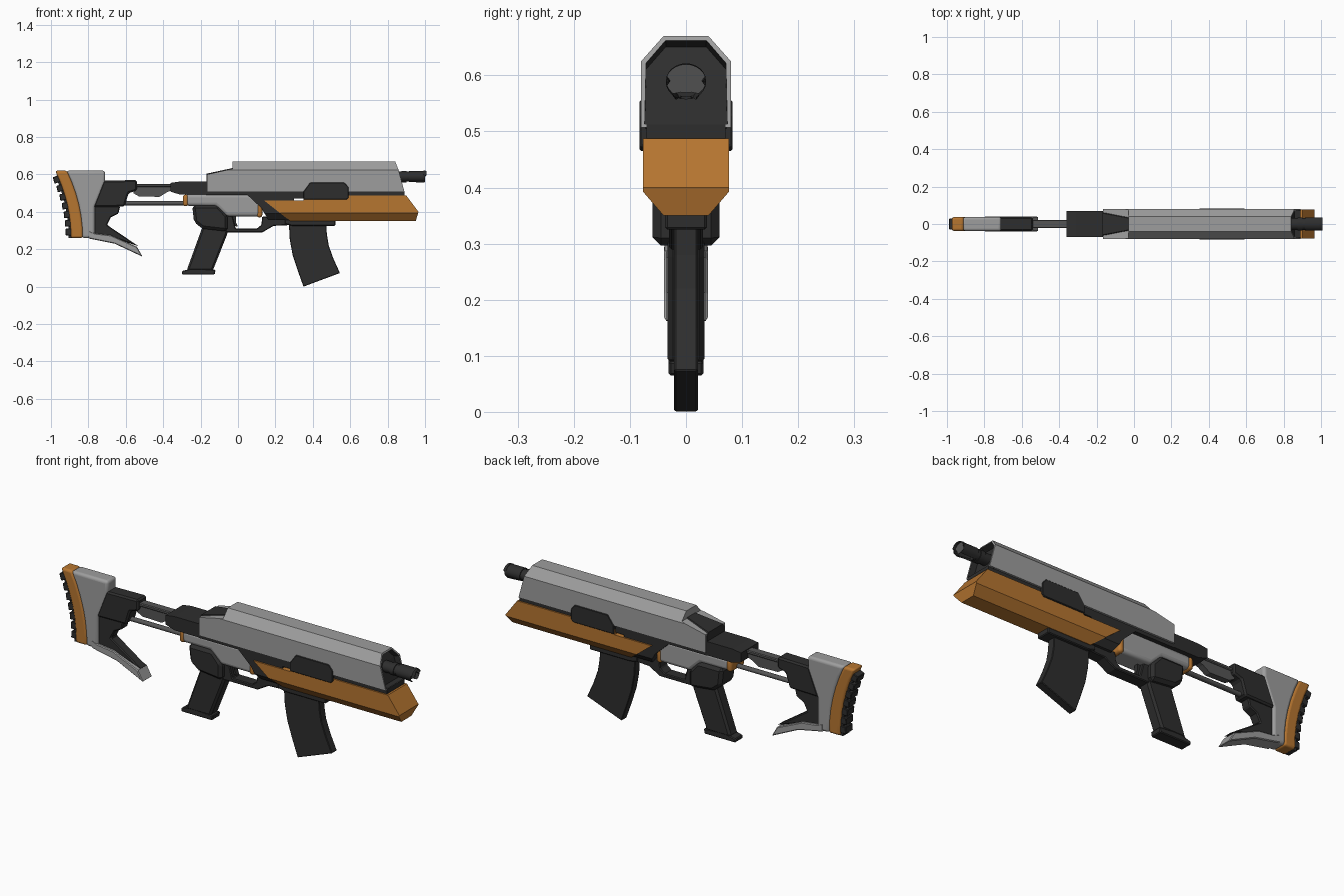
import bpy, bmesh, math
from mathutils import Vector, Matrix

cube = bpy.data.objects.get("Cube")
if cube:
    bpy.data.objects.remove(cube, do_unlink=True)


def material(name, r, g, b):
    m = bpy.data.materials.new(name)
    m.diffuse_color = (r, g, b, 1)
    m.use_nodes = True
    m.node_tree.nodes["Principled BSDF"].inputs["Base Color"].default_value = (r, g, b, 1)
    return m


LIGHT = material("light grey", .34, .34, .34)
DARK = material("charcoal", .027, .027, .027)
ORANGE = material("orange", .47, .18, .03)
STEEL = material("steel grey", .09, .09, .09)


def finish(name, bm, mats, bevel=0, segments=1, smooth=False):
    bmesh.ops.recalc_face_normals(bm, faces=bm.faces)
    mesh = bpy.data.meshes.new(name)
    bm.to_mesh(mesh)
    bm.free()
    obj = bpy.data.objects.new(name, mesh)
    bpy.context.collection.objects.link(obj)
    for m in mats:
        mesh.materials.append(m)
    if bevel:
        mod = obj.modifiers.new("edge bevel", 'BEVEL')
        mod.width, mod.segments = bevel, segments
        mod.limit_method, mod.angle_limit = 'ANGLE', math.radians(40)
    if smooth:
        bpy.ops.object.select_all(action='DESELECT')
        obj.select_set(True)
        bpy.context.view_layer.objects.active = obj
        bpy.ops.object.shade_smooth_by_angle(angle=math.radians(35))
    return obj


def prism_mesh(points, half):
    """Side profile (x, z) extruded symmetrically across y."""
    bm = bmesh.new()
    face = bm.faces.new([bm.verts.new((x, -half, z)) for x, z in points])
    ext = bmesh.ops.extrude_face_region(bm, geom=[face])["geom"]
    bmesh.ops.translate(bm, vec=(0, 2 * half, 0),
                        verts=[v for v in ext if isinstance(v, bmesh.types.BMVert)])
    bmesh.ops.recalc_face_normals(bm, faces=bm.faces)
    return bm


def shave(bm, y, z, ny, nz):
    """Cut a flat chamfer along both sides, through (y, z) with normal (ny, nz)."""
    for s in (-1, 1):
        cut = bmesh.ops.bisect_plane(bm, geom=bm.verts[:] + bm.edges[:] + bm.faces[:],
                                     plane_co=(0, s * y, z), plane_no=(0, s * ny, nz),
                                     clear_outer=True)["geom_cut"]
        bmesh.ops.holes_fill(bm, edges=[e for e in cut if isinstance(e, bmesh.types.BMEdge)])
    bmesh.ops.recalc_face_normals(bm, faces=bm.faces)


def prism(name, points, half, mat, bevel=0, segments=1):
    return finish(name, prism_mesh(points, half), [mat], bevel, segments, segments > 1)


def tube(name, x0, x1, ry, rz, z, mat, bore=None):
    """Elliptical cylinder along x, optionally with a recessed bore at the front."""
    bm = bmesh.new()
    bmesh.ops.create_cone(bm, cap_ends=True, segments=24, radius1=1, radius2=1, depth=x1 - x0)
    bm.transform(Matrix.Translation(((x0 + x1) / 2, 0, z)) @ Matrix.Diagonal((1, ry, rz, 1))
                 @ Matrix.Rotation(math.pi / 2, 4, 'Y'))
    mats = [mat]
    if bore:
        mats.append(bore)
        cap = [f for f in bm.faces if f.normal.x > .9 or f.calc_center_median().x > x1 - .001]
        bmesh.ops.inset_region(bm, faces=cap, thickness=.007)
        bmesh.ops.inset_region(bm, faces=cap, thickness=.0005, depth=-.015)
        for f in cap:
            f.material_index = 1
    return finish(name, bm, mats, smooth=True)


# Upper shell with chamfered top and recessed front opening
bm = prism_mesh([(-.165, .507), (.89, .507), (.858, .625), (.84, .67),
                 (-.03, .67), (-.03, .63), (-.165, .6)], .08)
shave(bm, .08, .625, .045, .04)
bm.normal_update()
front = [f for f in bm.faces if f.normal.x > .7]
bmesh.ops.inset_region(bm, faces=front, thickness=.009)
walls = bmesh.ops.inset_region(bm, faces=front, thickness=.0005, depth=-.03)["faces"]
for f in front + walls:
    f.material_index = 1
finish("upper_shell", bm, [LIGHT, DARK])

# Rear body sitting inside the shell
bm = prism_mesh([(-.36, .508), (-.31, .492), (-.03, .492), (-.03, .634), (-.168, .604),
                 (-.168, .562), (-.31, .562), (-.36, .555)], .07)
shave(bm, .07, .59, .04, .035)
finish("rear_body", bm, [DARK])
prism("rear_body_cap", [(-.36, .51), (-.3, .492), (-.16, .492), (-.16, .562),
                        (-.31, .562), (-.36, .555)], .07, DARK, .012)

# Central frame and handguard share the lower chamfer
bm = prism_mesh([(-.17, .512), (.89, .512), (.89, .48), (.3, .47), (.3, .36),
                 (.16, .36), (.125, .42), (.05, .49), (-.17, .49)], .07)
shave(bm, .072, .393, .043, -.037)
finish("central_frame", bm, [DARK])
bm = prism_mesh([(.14, .46), (.35, .46), (.35, .487), (.9, .487), (.965, .4),
                 (.95, .35), (.28, .35)], .077)
shave(bm, .077, .393, .043, -.037)
finish("handguard", bm, [ORANGE])
prism("side_panel", [(.35, .465), (.35, .508), (.385, .556), (.57, .556), (.592, .53),
                     (.592, .475), (.58, .465)], .083, DARK, .003)

# Muzzle
tube("barrel_neck", .8, .92, .031, .027, .588, DARK)
tube("muzzle", .915, 1, .036, .031, .588, DARK, STEEL)
tube("muzzle_collar", .875, .9, .035, .03, .588, DARK)

# Lower receiver with coloured end bands
prism("lower_receiver", [(-.28, .495), (.1, .495), (.12, .45), (.12, .375), (-.06, .375),
                         (-.12, .432), (-.28, .432)], .055, LIGHT, .018, 4)
prism("rear_band", [(-.295, .492), (-.265, .492), (-.265, .43), (-.295, .43)],
      .057, ORANGE, .014, 4)
prism("front_band", [(.1, .45), (.13, .45), (.13, .37), (.1, .37)], .057, ORANGE, .014, 4)

# Trigger guard, trigger and pistol grip
prism("trigger_guard", [(-.08, .29), (.13, .29), (.19, .325), (.3, .33), (.3, .365), (.13, .375),
                        (.125, .33), (.1, .31), (-.012, .31), (-.03, .38), (-.08, .38)],
      .03, DARK, .004)
prism("trigger", [(-.035, .38), (-.01, .38), (-.012, .345), (0, .32), (-.02, .325)], .01, DARK)
prism("grip_mount", [(-.245, .435), (-.105, .435), (-.055, .38), (-.055, .295),
                     (-.19, .31), (-.235, .345)], .06, DARK, .015)
prism("grip", [(-.19, .32), (-.05, .31), (-.06, .275), (-.135, .085), (-.275, .085)],
      .033, DARK, .01)
prism("grip_base", [(-.3, .065), (-.125, .065), (-.12, .09), (-.24, .1), (-.3, .083)],
      .031, DARK, .004)

# Magazine and its well
prism("magazine_well", [(.25, .36), (.52, .36), (.52, .325), (.29, .325), (.25, .335)],
      .037, DARK, .004)
prism("magazine", [(.272, .34), (.277, .25), (.292, .17), (.318, .09), (.35, 0), (.545, .073),
                   (.51, .15), (.485, .22), (.475, .28), (.472, .34)], .021, DARK, .003)

# Stock rails
prism("upper_rail", [(-.56, .55), (-.34, .55), (-.34, .533), (-.56, .533)], .022, STEEL, .004)
prism("rail_web", [(-.56, .54), (-.34, .54), (-.34, .52), (-.38, .505), (-.42, .48), (-.53, .483),
                   (-.56, .5)], .016, STEEL)
tube("lower_rail", -.62, -.27, .013, .011, .446, STEEL)

# Stock body, slider and brace
prism("stock_slider", [(-.72, .567), (-.54, .57), (-.54, .515), (-.585, .5), (-.607, .428),
                       (-.775, .425)], .037, DARK, .008)
prism("stock_brace", [(-.775, .43), (-.63, .43), (-.64, .39), (-.68, .37), (-.7, .33),
                      (-.53, .215), (-.66, .26), (-.775, .27)], .026, DARK, .005)
prism("stock_foot", [(-.8, .3), (-.765, .285), (-.68, .275), (-.54, .213), (-.51, .16),
                     (-.66, .23), (-.8, .258)], .039, LIGHT, .004)


def butt_x(z):
    return -.893 - .08 * ((z - .27) / .34) ** 2


levels = [.26 + .06 * i for i in range(7)]
seam = [(butt_x(z) + .06, z) for z in levels]
prism("stock_body", seam + [(-.71, .62), (-.71, .56), (-.765, .425), (-.765, .258)],
      .038, LIGHT, .014, 4)
prism("butt_band", [(butt_x(z), z) for z in levels] +
      [(x + .004, z) for x, z in reversed(seam)], .037, ORANGE, .012, 4)

# Ribbed butt pad following the curve
prism("butt_pad", [(butt_x(z) - .012, z) for z in levels[:-1]] +
      [(butt_x(z) + .01, z) for z in reversed(levels[:-1])], .026, DARK)
for i in range(7):
    z = .292 + .0475 * i
    along = Vector((-.47 * (z - .27) / .34, 1)).normalized()
    out = Vector((-along.y, along.x))
    c = Vector((butt_x(z), z))
    prism(f"pad_rib_{i + 1}", [c + along * a + out * b for a, b in
                               ((-.019, -.01), (.019, -.01), (.019, .027), (-.016, .031))],
          .029, DARK, .003)
